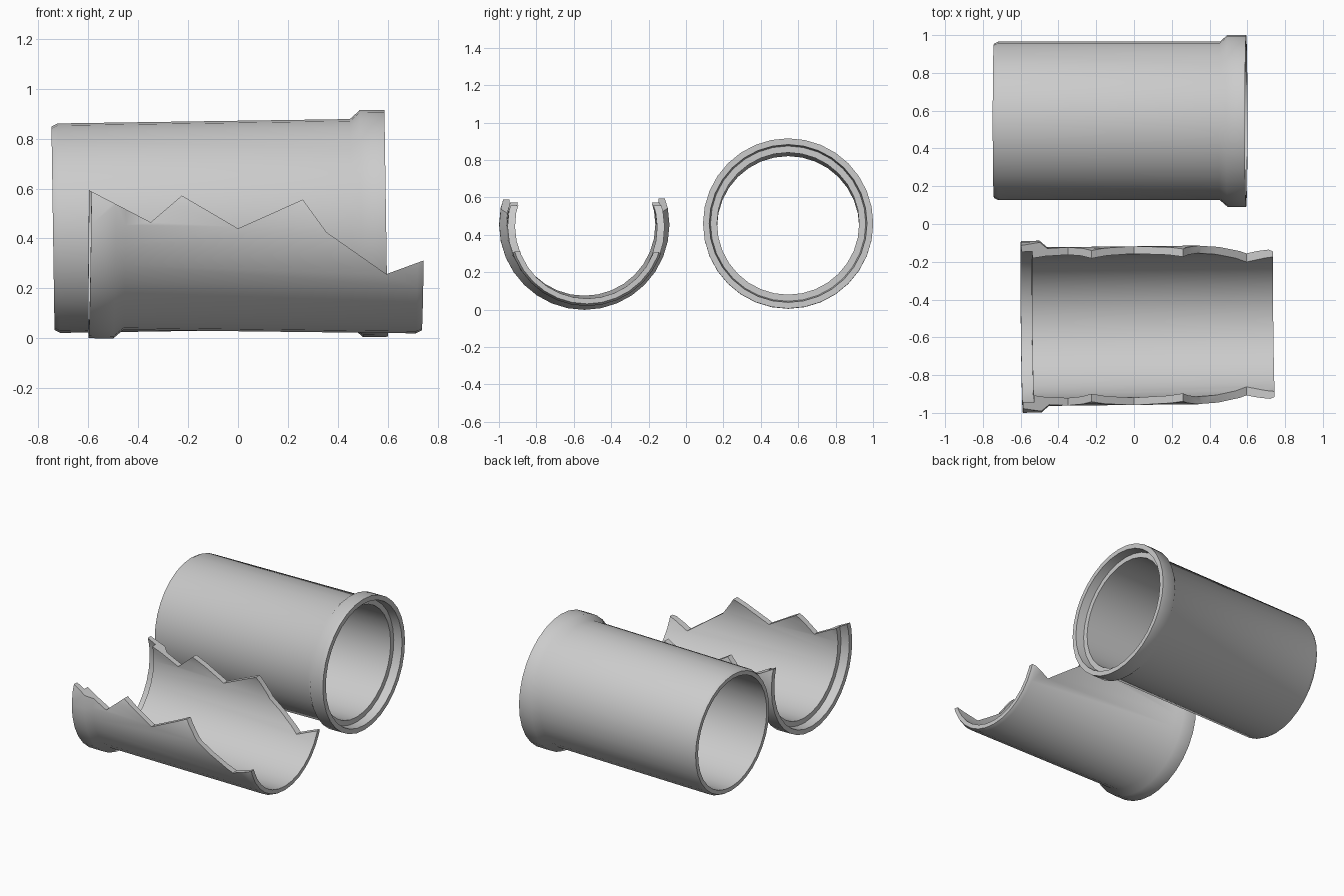
import bpy, bmesh, math
from mathutils import Vector, Matrix

if "Cube" in bpy.data.objects:
    bpy.data.objects.remove(bpy.data.objects["Cube"])

SIDES = 32

clay = bpy.data.materials.new("light_grey")
clay.diffuse_color = (0.6, 0.6, 0.6, 1)
clay.use_nodes = True
clay.node_tree.nodes["Principled BSDF"].inputs["Base Color"].default_value = clay.diffuse_color

# closed wall section: (distance along axis, radius), plain end to socket end
SECTION = [(-0.742, 0.408), (-0.718, 0.42), (0.455, 0.42), (0.495, 0.455),
           (0.594, 0.455), (0.594, 0.422), (0.535, 0.415), (0.535, 0.38),
           (-0.742, 0.38)]


def make_object(name, bm):
    bmesh.ops.recalc_face_normals(bm, faces=bm.faces)
    mesh = bpy.data.meshes.new(name)
    bm.to_mesh(mesh)
    bm.free()
    mesh.materials.append(clay)
    obj = bpy.data.objects.new(name, mesh)
    bpy.context.collection.objects.link(obj)
    return obj


def pipe(name, centre, direction):
    """Revolve the wall section around an axis pointing to the socket."""
    bm = bmesh.new()
    rings = []
    for i in range(SIDES):
        a = 2 * math.pi * i / SIDES
        rings.append([bm.verts.new((s, r * math.cos(a), r * math.sin(a)))
                      for s, r in SECTION])
    n = len(SECTION)
    for i in range(SIDES):
        a, b = rings[i], rings[(i + 1) % SIDES]
        for j in range(n):
            k = (j + 1) % n
            bm.faces.new((a[j], a[k], b[k], b[j]))
    turn = Vector(direction).to_track_quat('X', 'Z').to_matrix().to_4x4()
    bm.transform(Matrix.Translation(centre) @ turn)
    return make_object(name, bm)


def smooth(obj):
    bpy.ops.object.select_all(action='DESELECT')
    obj.select_set(True)
    bpy.context.view_layer.objects.active = obj
    bpy.ops.object.shade_smooth_by_angle(angle=math.radians(46))


# intact pipe at the back, socket to the right
whole = pipe("whole_pipe", (0, 0.546, 0.452), (1, 0, 0.015))

# broken pipe at the front, socket to the left
broken = pipe("broken_pipe", (0, -0.538, 0.448), (-1, -0.011, 0.012))

# jagged break line, everything above it is removed
BREAK = [(-0.9, 0.75), (-0.59, 0.59), (-0.35, 0.465), (-0.225, 0.572),
         (0, 0.44), (0.26, 0.556), (0.355, 0.425), (0.595, 0.257),
         (0.745, 0.312), (0.9, 0.37), (0.9, 1.2), (-0.9, 1.2)]
bm = bmesh.new()
face = bm.faces.new([bm.verts.new((x, -1.2, z)) for x, z in BREAK])
grown = bmesh.ops.extrude_face_region(bm, geom=[face])
bmesh.ops.translate(bm, vec=(0, 1.27, 0),
                    verts=[v for v in grown["geom"] if isinstance(v, bmesh.types.BMVert)])
cutter = make_object("break_cutter", bm)
cutter.hide_render = True

cut = broken.modifiers.new("break", 'BOOLEAN')
cut.operation = 'DIFFERENCE'
cut.solver = 'EXACT'
cut.object = cutter
bpy.context.view_layer.objects.active = broken
bpy.ops.object.modifier_apply(modifier=cut.name)
bpy.data.objects.remove(cutter)

for obj in (whole, broken):
    smooth(obj)
